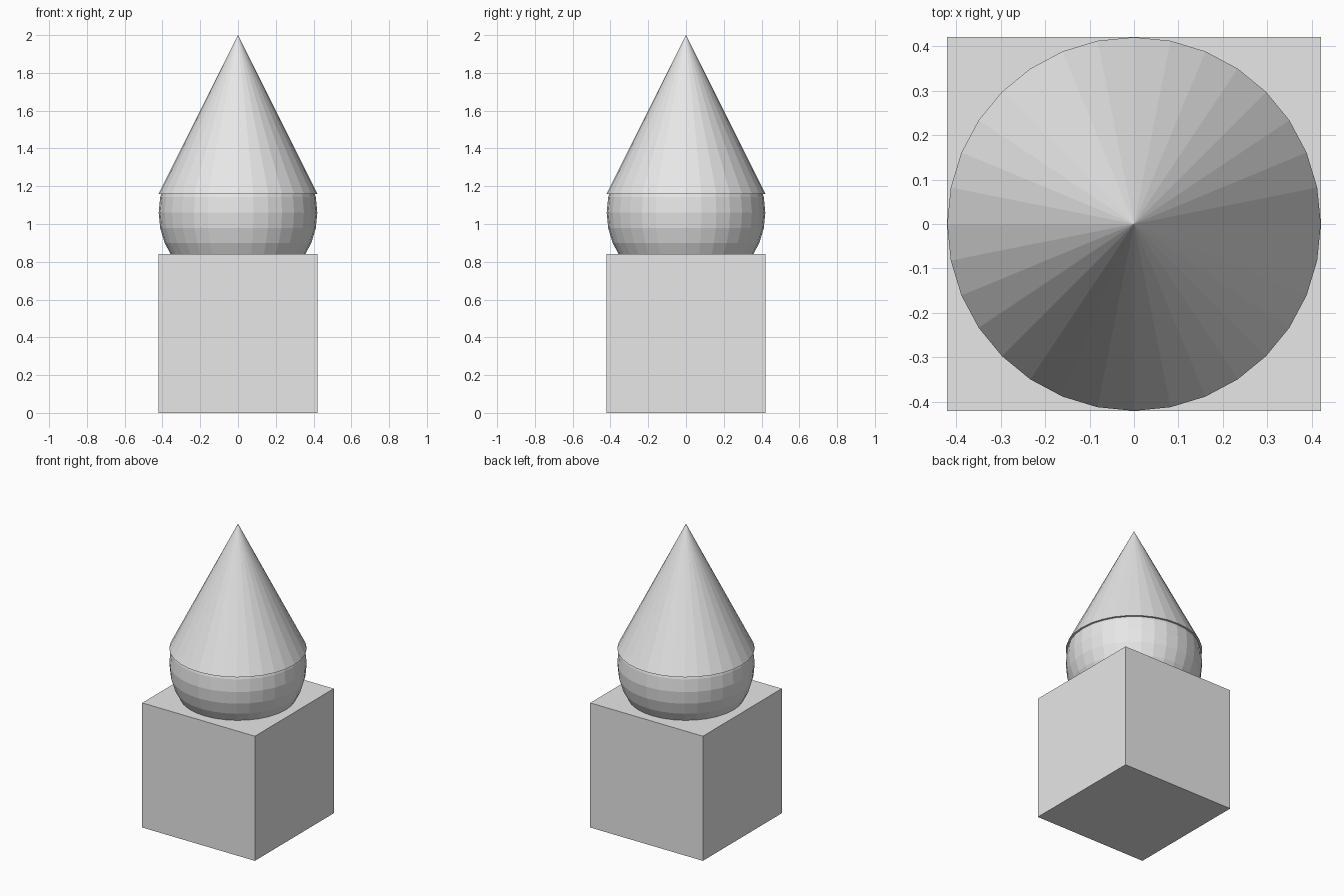
import bpy

# Remove the default cube
default = bpy.data.objects.get("Cube")
if default:
    bpy.data.objects.remove(default, do_unlink=True)

SIZE = 0.84          # shared width of every part
RADIUS = SIZE / 2

# Single light grey material
grey = bpy.data.materials.new("light_grey")
grey.use_nodes = True
colour = (0.8, 0.8, 0.8, 1.0)
grey.diffuse_color = colour
grey.node_tree.nodes["Principled BSDF"].inputs["Base Color"].default_value = colour


def finish(name):
    obj = bpy.context.object
    obj.name = obj.data.name = name
    obj.data.materials.append(grey)
    return obj


# Cube base standing on the ground
bpy.ops.mesh.primitive_cube_add(size=SIZE, location=(0, 0, SIZE / 2))
finish("base_block")

# Faceted ball sunk into the block
bpy.ops.mesh.primitive_uv_sphere_add(segments=32, ring_count=16, radius=RADIUS,
                                     location=(0, 0, 1.06))
finish("ball")

# Faceted cone capping the ball, with its tip at the top
bpy.ops.mesh.primitive_cone_add(vertices=32, radius1=RADIUS, radius2=0,
                                depth=SIZE, location=(0, 0, 2 - SIZE / 2))
finish("cone_roof")
